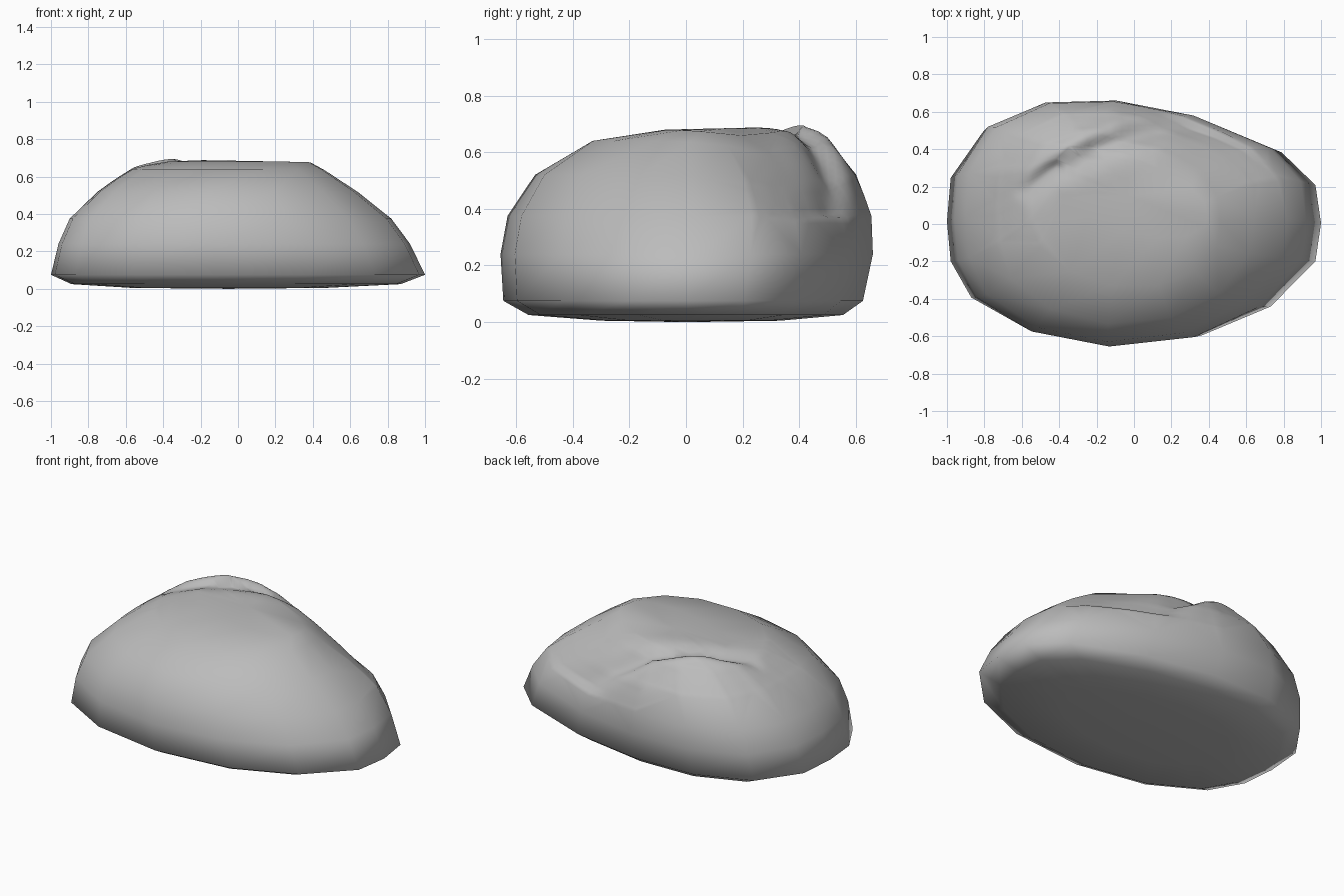
import bpy, bmesh, math
from mathutils import Vector

cube = bpy.data.objects.get("Cube")
if cube:
    bpy.data.objects.remove(cube, do_unlink=True)

# Plan outline of the boulder, counter-clockwise from its left tip
OUTLINE = [(1, .02), (.97, .23), (.79, .41), (.36, .58), (-.08, .66), (-.48, .65),
           (-.81, .52), (-.98, .27), (-1, .03), (-.98, -.19), (-.87, -.39),
           (-.56, -.57), (-.12, -.65), (.36, -.60), (.73, -.44), (.97, -.19)]
# Levels: height, x min, x max, y min, y max, skew of y along x
LEVELS = [(.005, -.57, .47, -.30, .33, 0), (.025, -.89, .87, -.56, .55, 0),
          (.075, -1, 1, -.65, .62, 0), (.24, -.96, .92, -.66, .655, 0),
          (.375, -.90, .82, -.635, .65, 0), (.52, -.75, .64, -.54, .59, .03),
          (.64, -.57, .46, -.34, .47, .12), (.68, -.42, .39, -.05, .36, .28)]
# Path of the fold across the top and down the back
FOLD = [Vector(p) for p in [(-.62, .15), (-.45, .29), (-.2, .42), (.02, .50),
                            (.22, .535), (.45, .52), (.62, .44), (.74, .30)]]


def fold_distance(co):
    """Signed distance to the fold (positive behind it) and position along it."""
    best = (9, 0)
    p = co.xy
    for i, (a, b) in enumerate(zip(FOLD, FOLD[1:])):
        ab = b - a
        t = max(0, min(1, (p - a).dot(ab) / ab.length_squared))
        off = p - a - ab * t
        if off.length < abs(best[0]):
            side = 1 if ab.x * off.y - ab.y * off.x > 0 else -1
            best = (side * off.length, (i + t) / (len(FOLD) - 1))
    return best


# Loft the body through the levels, with a sunken left back shoulder
bm = bmesh.new()
rings = []
for z, x0, x1, y0, y1, skew in LEVELS:
    cx, cy, hx, hy = (x0 + x1) / 2, (y0 + y1) / 2, (x1 - x0) / 2, (y1 - y0) / 2
    ring = []
    for px, py in OUTLINE:
        x = cx + px * hx
        y = cy + py / .655 * hy - skew * px * hx
        dip = .06 * math.exp(-((x - .42) ** 2 + (y - .42) ** 2) / .06) if z > .3 else 0
        ring.append(bm.verts.new((x, y, z - dip)))
    rings.append(ring)
n = len(OUTLINE)
for low, high in zip(rings, rings[1:]):
    for i in range(n):
        j = (i + 1) % n
        bm.faces.new((low[i], low[j], high[j], high[i]))
sole = bm.verts.new((-.05, 0, 0))
crown = bm.verts.new((-.03, .15, .685))
for i in range(n):
    j = (i + 1) % n
    bm.faces.new((rings[0][j], rings[0][i], sole))
    bm.faces.new((rings[-1][i], rings[-1][j], crown))
bm.normal_update()

# Refine only the faces beside the fold
near = []
for f in bm.faces:
    centre = f.calc_center_median()
    if centre.z > .4 and abs(fold_distance(centre)[0]) < .18:
        near.append(f)
edges = list({e for f in near for e in f.edges})
bmesh.ops.subdivide_edges(bm, edges=edges, cuts=6, smooth=.25, use_grid_fill=True)
bm.normal_update()

# Press the fold in, shallower towards the left, and raise a lip behind it
moves = []
for v in bm.verts:
    d, t = fold_distance(v.co)
    if v.co.z > .38 and abs(d) < .3:
        fade = math.sin(math.pi * t) ** .6 if 0 < t < 1 else 0
        groove = .055 * (1 - .75 * t) * math.exp(-(d / (.035 if d > 0 else .08)) ** 2)
        lip = .025 * math.exp(-((d - .06) / .05) ** 2) * max(0, 1 - abs(t - .2) * 3)
        moves.append((v, v.normal * (lip - groove) * fade))
for v, move in moves:
    v.co += move
bmesh.ops.triangulate(bm, faces=[f for f in bm.faces if len(f.verts) > 4])
for f in bm.faces:
    f.smooth = True

mesh = bpy.data.meshes.new("boulder")
bm.to_mesh(mesh)
bm.free()
boulder = bpy.data.objects.new("boulder", mesh)
bpy.context.collection.objects.link(boulder)

# Plain stone colour
stone = bpy.data.materials.new("stone_grey")
stone.use_nodes = True
colour = (.5, .5, .5, 1)
stone.diffuse_color = colour
stone.node_tree.nodes["Principled BSDF"].inputs["Base Color"].default_value = colour
mesh.materials.append(stone)
